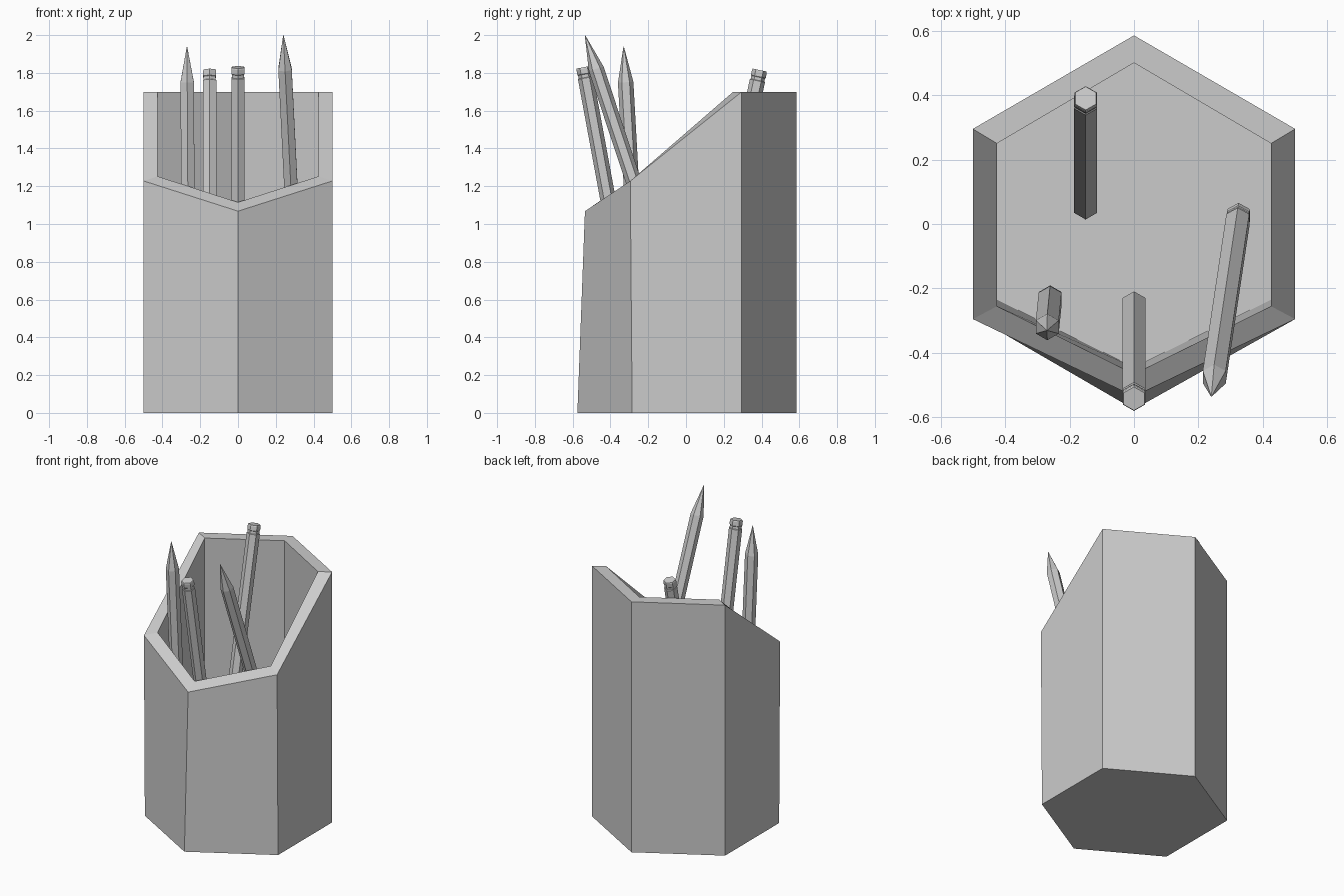
import bpy, bmesh, math
from mathutils import Vector, Matrix

if "Cube" in bpy.data.objects:
    bpy.data.objects.remove(bpy.data.objects["Cube"])


def loft(name, rings, matrix=Matrix.Identity(4)):
    """Skin a stack of equal-sided rings and cap both ends."""
    bm = bmesh.new()
    loops = [[bm.verts.new(matrix @ Vector(p)) for p in ring] for ring in rings]
    for a, b in zip(loops, loops[1:]):
        n = len(a)
        for i in range(n):
            j = (i + 1) % n
            bm.faces.new((a[i], a[j], b[j], b[i]))
    bm.faces.new(loops[0][::-1])
    bm.faces.new(loops[-1])
    bmesh.ops.remove_doubles(bm, verts=bm.verts, dist=1e-5)
    bmesh.ops.recalc_face_normals(bm, faces=bm.faces)
    mesh = bpy.data.meshes.new(name)
    bm.to_mesh(mesh)
    bm.free()
    obj = bpy.data.objects.new(name, mesh)
    bpy.context.collection.objects.link(obj)
    return obj


def cup_ring(w, back, back_side, front_side, front):
    """Mirrored hexagon; each corner is given as (y, z)."""
    return [(0, *back), (-w, *back_side), (-w, *front_side),
            (0, *front), (w, *front_side), (w, *back_side)]


# Hexagonal cup with a slanted rim
FLOOR = 0.05
loft("pencil_cup", [
    cup_ring(0.5, (0.585, 0), (0.295, 0), (-0.285, 0), (-0.575, 0)),
    cup_ring(0.5, (0.585, 1.7), (0.295, 1.7), (-0.295, 1.228), (-0.535, 1.068)),
    cup_ring(0.425, (0.5, 1.7), (0.25, 1.7), (-0.255, 1.252), (-0.465, 1.115)),
    cup_ring(0.425, (0.5, FLOOR), (0.25, FLOOR), (-0.235, FLOOR), (-0.445, FLOOR)),
])


def hexagon(r, z):
    return [(r * math.sin(k * math.pi / 3), r * math.cos(k * math.pi / 3), z)
            for k in range(6)]


def pencil(name, bottom, top, tip_up):
    """Hexagonal pencil: sharpened tip at one end, ferrule and eraser at the other."""
    bottom, top = Vector(bottom), Vector(top)
    length = (top - bottom).length
    profile = [(0.037, 0), (0.040, 0.008), (0.040, 0.035), (0.037, 0.038),
               (0.037, 0.055), (0.041, 0.058), (0.041, length - 0.19),
               (0.001, length)]
    if not tip_up:
        profile = [(r, length - z) for r, z in reversed(profile)]
    turn = Vector((0, 0, 1)).rotation_difference(top - bottom).to_matrix().to_4x4()
    return loft(name, [hexagon(r, z) for r, z in profile],
                Matrix.Translation(bottom) @ turn)


# Pencils
pencil("pencil_back", (-0.15, 0.015, 0.055), (-0.15, 0.39, 1.815), False)
pencil("pencil_front", (0, -0.215, 0.058), (0, -0.542, 1.83), False)
pencil("pencil_left", (-0.26, -0.23, 0.14), (-0.27, -0.33, 1.94), True)
pencil("pencil_right", (0.325, 0.03, 0.3), (0.24, -0.535, 2.0), True)
